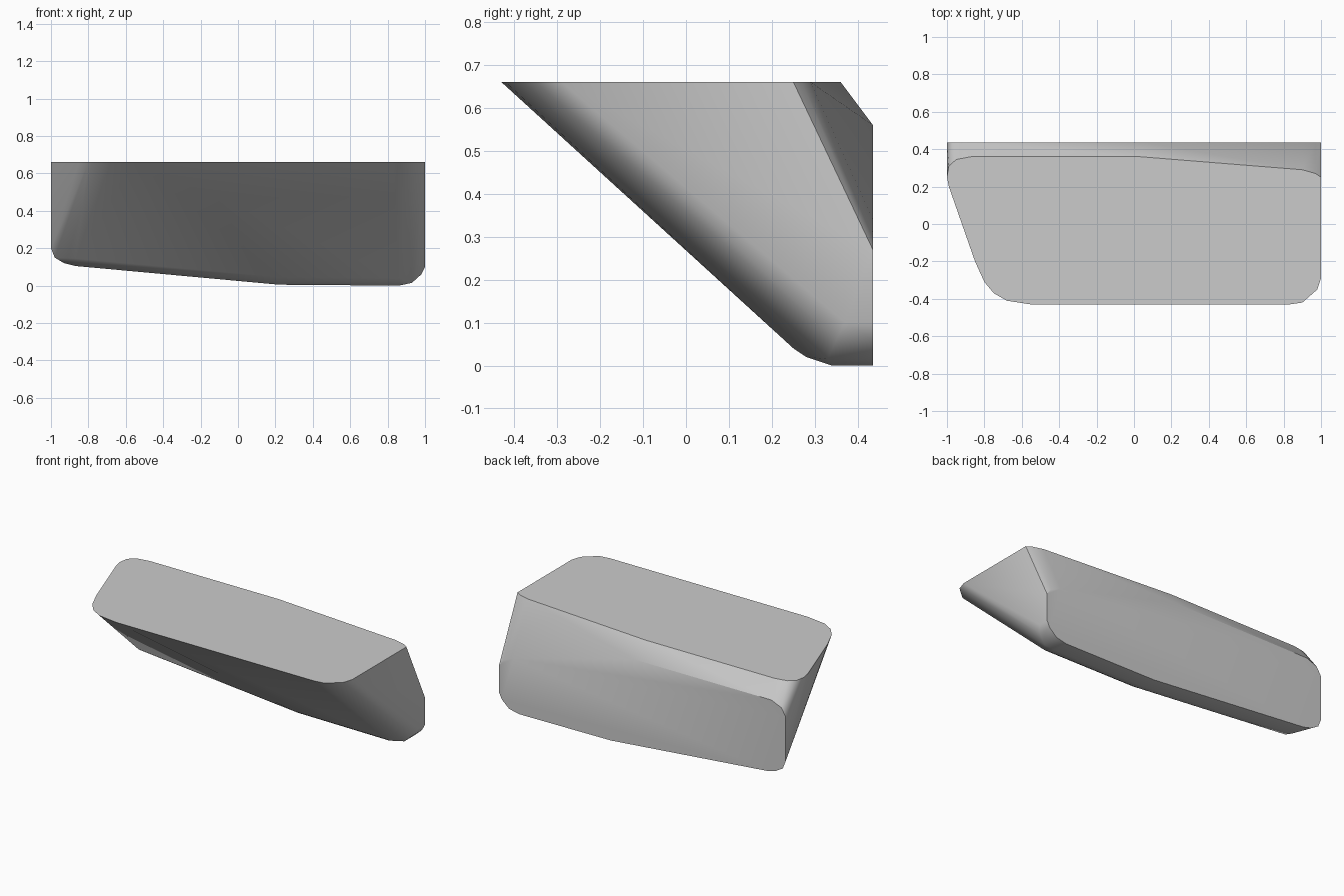
import bpy
import bmesh
from math import radians

cube = bpy.data.objects.get("Cube")
if cube:
    bpy.data.objects.remove(cube, do_unlink=True)

TOP, BACK = 0.66, 0.435

# Flat lid outline (x, y) at the top
lid = [(-1, .25), (-.99, .31), (-.95, .345), (-.87, .36), (.03, .36), (.9, .29),
       (.97, .27), (1, .25), (1, -.29), (.98, -.35), (.9, -.42), (.83, -.43),
       (-.55, -.43), (-.68, -.41), (-.75, -.37), (-.8, -.31), (-.85, -.2), (-.99, .2)]

# Flat back outline (x, z): upper edge, then the lower edge
back_upper = [(-1, .48), (-.97, .53), (-.9, .56), (.06, .56), (.9, .34), (.97, .31), (1, .27)]
back_lower = [(-1, .2), (-.98, .15), (-.93, .12), (-.87, .105),
              (.22, .005), (.86, 0), (.93, .015), (.98, .06), (1, .1)]

points = [(x, y, TOP) for x, y in lid]
points += [(x, BACK, z) for x, z in back_upper + back_lower]

# Rounded underside where the slope meets the keel
for x, z in back_lower[3:6]:
    for y, lift in ((.34, 0), (.28, .02), (.25, .04)):
        points.append((x, y, z + lift))
points += [(.93, .33, .015), (.98, .35, .06), (1, .37, .1)]

# Wrap the outlines into one solid
bm = bmesh.new()
for p in points:
    bm.verts.new(p)
hull = bmesh.ops.convex_hull(bm, input=bm.verts)
loose = {g for g in hull["geom_interior"] + hull["geom_unused"]
         if isinstance(g, bmesh.types.BMVert)}
bmesh.ops.delete(bm, geom=list(loose), context="VERTS")
bmesh.ops.dissolve_limit(bm, angle_limit=radians(.5), verts=bm.verts, edges=bm.edges)
bmesh.ops.recalc_face_normals(bm, faces=bm.faces)
mesh = bpy.data.meshes.new("wedge_body")
bm.to_mesh(mesh)
bm.free()

body = bpy.data.objects.new("wedge_body", mesh)
bpy.context.collection.objects.link(body)

# Plain grey finish
grey = bpy.data.materials.new("light_grey")
grey.use_nodes = True
colour = (.6, .6, .6, 1)
grey.diffuse_color = colour
grey.node_tree.nodes["Principled BSDF"].inputs["Base Color"].default_value = colour
mesh.materials.append(grey)

# Soft rounded edges, crisp lid and back
bpy.ops.object.select_all(action="DESELECT")
body.select_set(True)
bpy.context.view_layer.objects.active = body
bpy.ops.object.shade_smooth_by_angle(angle=radians(35))
